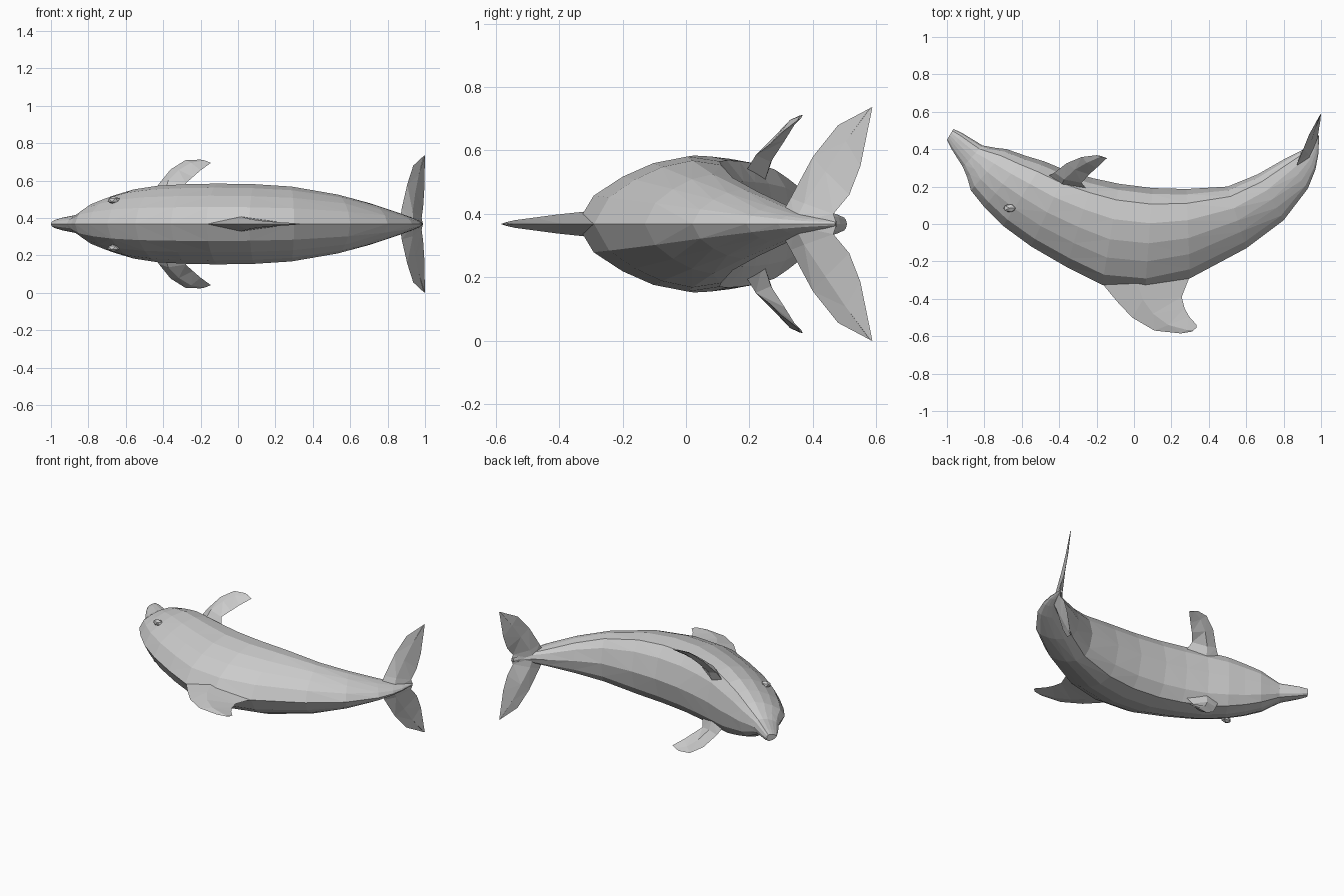
import bpy, bmesh
from mathutils import Vector

if "Cube" in bpy.data.objects:
    bpy.data.objects.remove(bpy.data.objects["Cube"])

MID = 0.368  # height of the plane of symmetry

skin = bpy.data.materials.new("grey_skin")
skin.diffuse_color = (0.6, 0.6, 0.6, 1)
skin.use_nodes = True
skin.node_tree.nodes["Principled BSDF"].inputs["Base Color"].default_value = skin.diffuse_color


def loft(name, rings):
    """Skin a list of closed rings and cap both ends, flat shaded."""
    bm = bmesh.new()
    rows = [[bm.verts.new(p) for p in ring] for ring in rings]
    n = len(rows[0])
    for a, b in zip(rows, rows[1:]):
        for i in range(n):
            j = (i + 1) % n
            bm.faces.new((a[i], a[j], b[j], b[i]))
    bm.faces.new(rows[0])
    bm.faces.new(rows[-1])
    bmesh.ops.triangulate(bm, faces=bm.faces[:])
    bmesh.ops.recalc_face_normals(bm, faces=bm.faces[:])
    mesh = bpy.data.meshes.new(name)
    bm.to_mesh(mesh)
    bm.free()
    mesh.materials.append(skin)
    ob = bpy.data.objects.new(name, mesh)
    bpy.context.collection.objects.link(ob)
    return ob


def fin(name, sections, side=1):
    """Diamond-section fin from (leading point, trailing point, half thickness)."""
    secs = []
    for le, te, t in sections:
        pts = [Vector((x, y, MID + side * (z - MID))) for x, y, z in (le, te)]
        secs.append((pts[0], pts[1], t))
    span = (secs[-1][0] + secs[-1][1]) - (secs[0][0] + secs[0][1])
    rings = []
    for le, te, t in secs:
        nrm = (secs[1][1] - secs[1][0]).cross(span).normalized() * t
        m = le.lerp(te, 0.4)
        rings.append([le, m + nrm, te, m - nrm])
    return loft(name, rings)


# Body: back point, belly point and half width at each station, snout to tail
stations = [
    ((-1.0, .45), (-.965, .508), .022),
    ((-.975, .40), (-.92, .487), .034),
    ((-.915, .305), (-.81, .42), .052),
    ((-.892, .25), (-.745, .408), .085),
    ((-.872, .18), (-.68, .40), .118),
    ((-.80, .09), (-.58, .365), .155),
    ((-.70, -.01), (-.48, .335), .185),
    ((-.55, -.12), (-.36, .285), .205),
    ((-.36, -.23), (-.22, .245), .213),
    ((-.17, -.325), (-.08, .215), .216),
    ((.06, -.345), (.10, .192), .213),
    ((.30, -.29), (.28, .187), .200),
    ((.60, -.13), (.50, .20), .157),
    ((.80, .02), (.66, .265), .110),
    ((.93, .19), (.80, .345), .062),
    ((.97, .29), (.89, .39), .036),
    ((.985, .37), (.94, .425), .022),
    ((.99, .47), (.97, .475), .010),
]
# Cross-section: fraction from back to belly, fraction of half width
section = [(.10, .42), (.27, .70), (.45, .90), (.65, 1.0), (.84, .93), (.94, .62)]
rings = []
for back, belly, w in stations:
    b, f = Vector((*back, MID)), Vector((*belly, MID))
    up = [b.lerp(f, t) + Vector((0, 0, w * k)) for t, k in section]
    down = [b.lerp(f, t) - Vector((0, 0, w * k)) for t, k in reversed(section)]
    rings.append([b] + up + [f] + down)
loft("body", rings)

# Dorsal fin
fin("dorsal_fin", [
    ((-.21, -.27, MID), (.31, -.25, MID), .045),
    ((-.09, -.415, MID), (.255, -.39, MID), .030),
    ((-.01, -.50, MID), (.27, -.45, MID), .020),
    ((.11, -.57, MID), (.295, -.495, MID), .012),
    ((.25, -.585, MID), (.335, -.54, MID), .006),
    ((.31, -.575, MID), (.333, -.555, MID), .003),
])

# Paired parts, mirrored about the plane of symmetry
pectoral = [
    ((-.47, .25, .51), (-.25, .18, .52), .035),
    ((-.425, .275, .58), (-.28, .22, .585), .024),
    ((-.36, .325, .66), (-.24, .265, .62), .017),
    ((-.28, .358, .71), (-.20, .30, .655), .011),
    ((-.20, .368, .712), (-.145, .352, .695), .004),
]
fluke = [
    ((.865, .285, .37), (.988, .475, .37), .030),
    ((.875, .33, .45), (.982, .465, .40), .020),
    ((.905, .40, .58), (.990, .515, .46), .011),
    ((.937, .48, .68), (.996, .55, .55), .007),
    ((.994, .580, .733), (1.0, .588, .736), .002),
]
for label, side in (("left", 1), ("right", -1)):
    fin(label + "_pectoral_fin", pectoral, side)
    fin(label + "_tail_fluke", fluke, side)
    # Eye bump
    bpy.ops.mesh.primitive_ico_sphere_add(
        subdivisions=1, radius=.03, location=(-.665, .085, MID + side * .128))
    eye = bpy.context.object
    eye.name = label + "_eye_bump"
    eye.scale = (1.2, .8, .7)
    eye.data.materials.append(skin)
